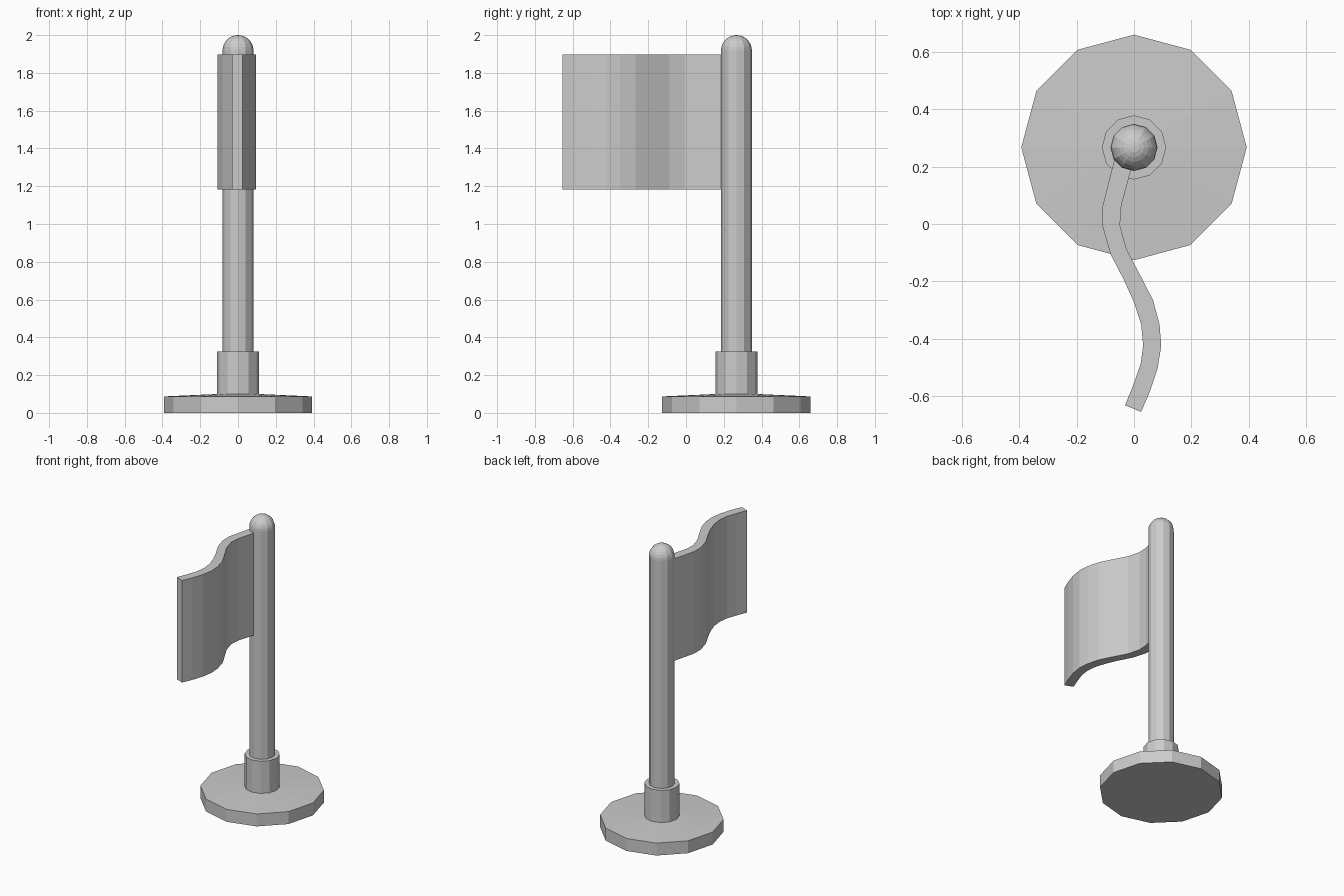
import bpy, bmesh
from math import sin, cos, pi, tau

if "Cube" in bpy.data.objects:
    bpy.data.objects.remove(bpy.data.objects["Cube"])

CY = 0.267   # pole axis y
SIDES = 12


def finish(name, bm):
    bmesh.ops.recalc_face_normals(bm, faces=bm.faces)
    me = bpy.data.meshes.new(name)
    bm.to_mesh(me)
    bm.free()
    ob = bpy.data.objects.new(name, me)
    bpy.context.collection.objects.link(ob)
    return ob


def lathe(name, profile):
    """Closed solid from (radius, z) rings; radius 0 makes a tip."""
    bm = bmesh.new()
    rings = []
    for r, z in profile:
        n = SIDES if r > 0 else 1
        rings.append([bm.verts.new((r * cos(tau * i / SIDES), CY + r * sin(tau * i / SIDES), z))
                      for i in range(n)])
    for a, b in zip(rings, rings[1:]):
        for i in range(SIDES):
            j = (i + 1) % SIDES
            if len(b) == 1:
                bm.faces.new((a[i], a[j], b[0]))
            else:
                bm.faces.new((a[i], a[j], b[j], b[i]))
    for ring in (rings[0], rings[-1]):
        if len(ring) > 1:
            bm.faces.new(ring)
    return finish(name, bm)


# Base disc with slightly domed top
lathe("base", [(0.393, 0), (0.393, 0.087), (0.11, 0.1), (0, 0.1)])

# Collar around the pole foot
lathe("collar", [(0.112, 0.09), (0.112, 0.325)])

# Pole with rounded tip
R = 0.082
dome = [(R * cos(pi / 2 * k / 7), 2 - R + R * sin(pi / 2 * k / 7)) for k in range(7)]
lathe("pole", [(R, 0.09)] + dome + [(0, 2.0)])

# Waving flag: left and right outlines seen from above, extruded upward
left = [(-.055, .265), (-.073, .207), (-.109, .065), (-.109, -.01), (-.082, -.105), (-.036, -.193),
        (0, -.273), (.025, -.35), (.032, -.424), (.023, -.488), (-.002, -.56), (-.031, -.632)]
right = [(.008, .245), (-.010, .19), (-.044, .065), (-.049, -.005), (-.026, -.088), (.033, -.2),
         (.067, -.267), (.089, -.35), (.095, -.424), (.082, -.505), (.056, -.583), (.025, -.655)]
bm = bmesh.new()
lv = [bm.verts.new((x, y, 1.183)) for x, y in left]
rv = [bm.verts.new((x, y, 1.183)) for x, y in right]
for i in range(len(lv) - 1):
    bm.faces.new((lv[i], lv[i + 1], rv[i + 1], rv[i]))
ext = bmesh.ops.extrude_face_region(bm, geom=bm.faces[:], use_keep_orig=True)
bmesh.ops.translate(bm, vec=(0, 0, 0.714),
                    verts=[g for g in ext["geom"] if isinstance(g, bmesh.types.BMVert)])
finish("flag", bm)
